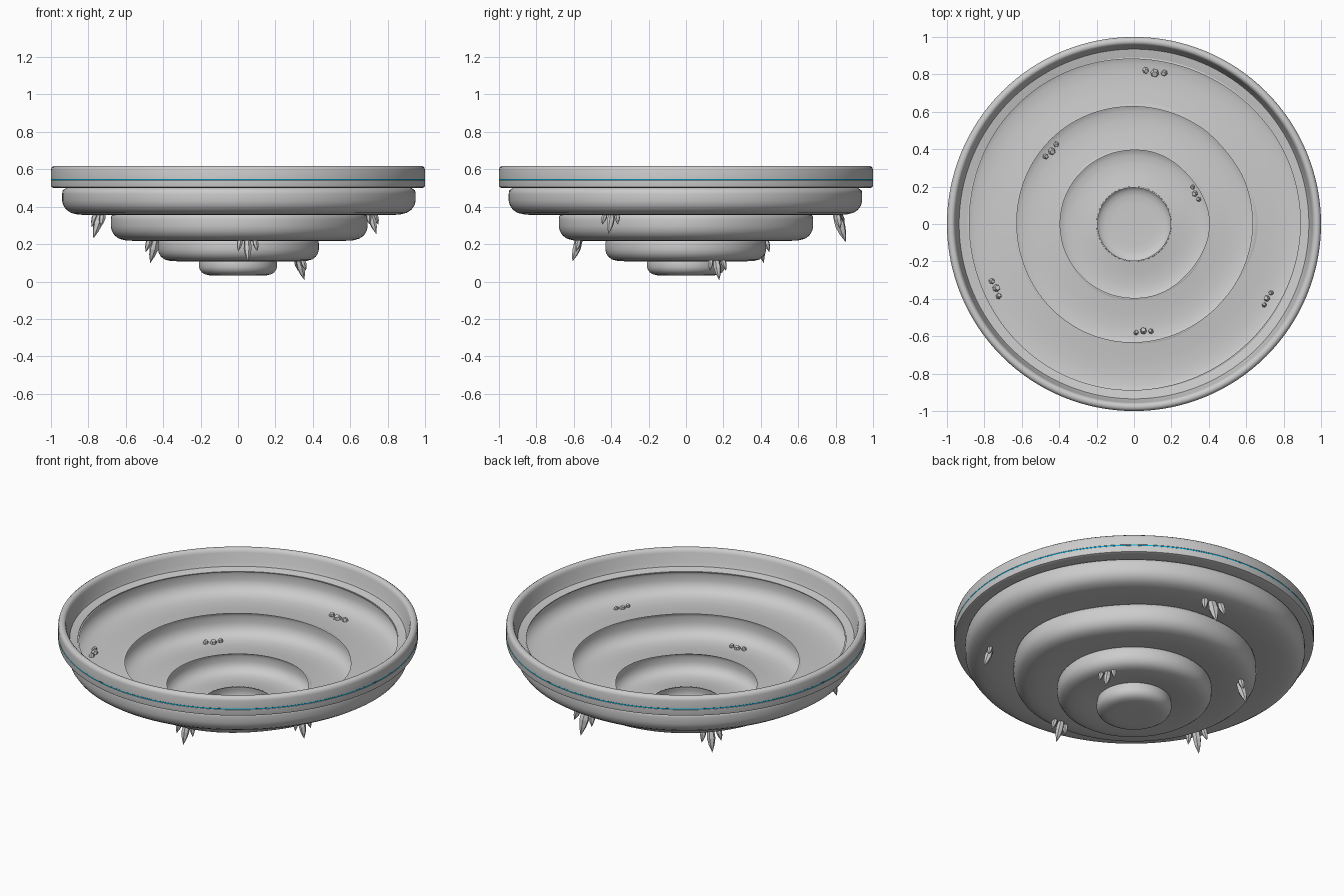
import bpy, bmesh, math
from mathutils import Vector

cube = bpy.data.objects.get("Cube")
if cube:
    bpy.data.objects.remove(cube)


def material(name, rgb):
    m = bpy.data.materials.new(name)
    m.use_nodes = True
    m.diffuse_color = (*rgb, 1)
    m.node_tree.nodes["Principled BSDF"].inputs["Base Color"].default_value = (*rgb, 1)
    return m


grey = material("pale grey stone", (0.6, 0.6, 0.6))
cyan = material("cyan trim", (0.0, 0.45, 0.75))


def finish(name, bm, mat, smooth=True):
    mesh = bpy.data.meshes.new(name)
    bm.to_mesh(mesh)
    bm.free()
    ob = bpy.data.objects.new(name, mesh)
    bpy.context.collection.objects.link(ob)
    mesh.materials.append(mat)
    if smooth:
        bpy.ops.object.select_all(action="DESELECT")
        ob.select_set(True)
        bpy.context.view_layer.objects.active = ob
        bpy.ops.object.shade_smooth_by_angle(angle=math.radians(50))
    return ob


def lathe(name, profile, mat, wobble=None, segments=128, closed=False):
    """Revolve (radius, height) points around z; wobble scales the radius by angle."""
    bm = bmesh.new()
    rings = []
    for r, z in profile:
        if r == 0:
            rings.append([bm.verts.new((0, 0, z))] * segments)
            continue
        ring = []
        for i in range(segments):
            a = math.tau * i / segments
            k = r * (wobble(a) if wobble else 1)
            ring.append(bm.verts.new((k * math.cos(a), k * math.sin(a), z)))
        rings.append(ring)
    pairs = list(zip(rings, rings[1:])) + ([(rings[-1], rings[0])] if closed else [])
    for p, q in pairs:
        for i in range(segments):
            j = (i + 1) % segments
            corners = [p[i], q[i], q[j], p[j]]
            bm.faces.new(list(dict.fromkeys(corners)))
    return finish(name, bm, mat)


# Rim: rounded lip, shallow outer groove and a ledge inside
lathe("rim", [(0.89, 0.505), (0.985, 0.5), (0.998, 0.505), (1, 0.515), (1, 0.541),
              (0.995, 0.545), (1, 0.549), (1, 0.595), (0.996, 0.61), (0.985, 0.618),
              (0.97, 0.618), (0.96, 0.61), (0.955, 0.595), (0.945, 0.545),
              (0.935, 0.52), (0.89, 0.51)], grey, closed=True)
lathe("trim_line", [(0.999, 0.542), (1, 0.545), (0.999, 0.548)], cyan)


# Stepped bowl: each tier swells below its neck, then its floor runs in to the next neck
def tier(name, neck, bulge, top, floor, inner, rise, wobble):
    h = top - floor
    out = bulge - neck
    span = bulge - inner
    profile = [(neck, top), (neck + 0.65 * out, top - 0.05 * h), (bulge - 0.003, top - 0.13 * h),
               (bulge, top - 0.25 * h), (bulge, top - 0.5 * h), (bulge - 0.02 * span, top - 0.66 * h),
               (bulge - 0.07 * span, top - 0.81 * h), (bulge - 0.15 * span, top - 0.92 * h),
               (bulge - 0.27 * span, top - 0.98 * h), (bulge - 0.45 * span, floor),
               (bulge - 0.7 * span, floor + 0.3 * rise), (inner, floor + rise)]
    lathe(name, profile, grey, wobble)


def dented(a):
    return 1 + 0.02 * max(math.cos(a), 0) * math.cos(4 * a)


def gentle(a):
    return 1 + 0.006 * math.sin(3 * a + 1)


tier("upper_tier", 0.885, 0.945, 0.507, 0.355, 0.63, 0.017, gentle)
tier("second_tier", 0.635, 0.68, 0.372, 0.217, 0.395, 0.017, dented)
tier("third_tier", 0.4, 0.43, 0.234, 0.108, 0.195, 0.017, gentle)
tier("bottom_tier", 0.2, 0.208, 0.125, 0.031, 0, 0, None)


# Crystals: faceted spikes, three to a cluster, hanging through the floors
def crystal(bm, base, tip, width):
    axis = tip - base
    u = axis.orthogonal().normalized()
    v = axis.normalized().cross(u)
    rings = []
    for t, k in ((0, 0.55), (0.1, 0.8), (0.45, 1), (0.7, 0.7)):
        rings.append([bm.verts.new(base + axis * t + width * k *
                                   (u * math.cos(i * math.tau / 6) + v * math.sin(i * math.tau / 6)))
                      for i in range(6)])
    end = bm.verts.new(tip)
    bm.faces.new(rings[0][::-1])
    for i in range(6):
        j = (i + 1) % 6
        for p, q in zip(rings, rings[1:]):
            bm.faces.new((p[i], p[j], q[j], q[i]))
        bm.faces.new((rings[-1][i], rings[-1][j], end))


def cluster(name, x, y, z, size):
    bm = bmesh.new()
    base = Vector((x, y, z))
    out = Vector((x, y, 0)).normalized()
    side = Vector((-out.y, out.x, 0))
    down = Vector((0, 0, -1))
    crystal(bm, base, base + size * (down + 0.33 * out), 0.17 * size)
    for s in (-1, 1):
        start = base + size * (0.28 * s * side + 0.06 * out)
        crystal(bm, start, start + size * (0.58 * down + 0.15 * out + 0.12 * s * side), 0.12 * size)
    finish(name, bm, grey, smooth=False)


for name, x, y, z, size in (
        ("back_crystals", 0.11, 0.80, 0.375, 0.165),
        ("back_right_crystals", -0.435, 0.385, 0.238, 0.14),
        ("inner_left_crystals", 0.32, 0.16, 0.127, 0.12),
        ("front_right_crystals", -0.73, -0.34, 0.375, 0.145),
        ("front_crystals", 0.05, -0.565, 0.236, 0.13),
        ("front_left_crystals", 0.705, -0.395, 0.373, 0.12)):
    cluster(name, x, y, z, size)
